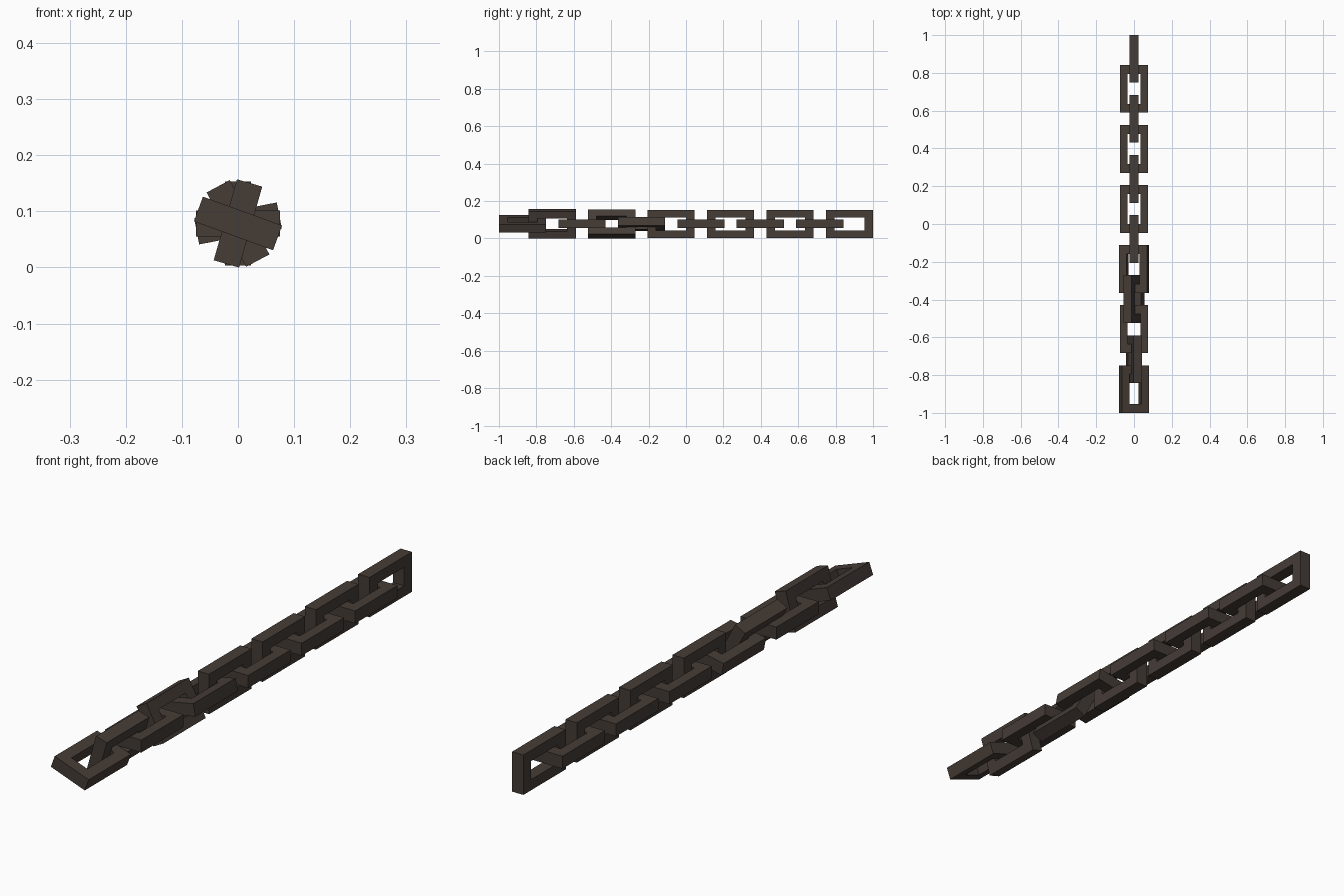
import bpy, bmesh, math

if "Cube" in bpy.data.objects:
    bpy.data.objects.remove(bpy.data.objects["Cube"])

iron = bpy.data.materials.new("dark iron")
iron.diffuse_color = (0.06, 0.045, 0.037, 1)
iron.use_nodes = True
iron.node_tree.nodes["Principled BSDF"].inputs["Base Color"].default_value = iron.diffuse_color

LENGTH, WIDTH, THICK = 0.252, 0.150, 0.047
SIDE, END = 0.040, 0.046      # bar widths of the link frame
PITCH, CENTRE_Z = 0.1589, 0.0785


def link_mesh():
    """Flat rectangular ring lying in the xy plane, long along y."""
    bm = bmesh.new()
    corners = [(-1, -1), (1, -1), (1, 1), (-1, 1)]

    def loop(w, l, z):
        return [bm.verts.new((sx * w / 2, sy * l / 2, z)) for sx, sy in corners]

    h = THICK / 2
    loops = [loop(WIDTH, LENGTH, -h), loop(WIDTH, LENGTH, h),
             loop(WIDTH - 2 * SIDE, LENGTH - 2 * END, h),
             loop(WIDTH - 2 * SIDE, LENGTH - 2 * END, -h)]
    for k in range(4):
        a, b = loops[k], loops[(k + 1) % 4]
        for i in range(4):
            j = (i + 1) % 4
            bm.faces.new((a[i], a[j], b[j], b[i]))
    bmesh.ops.recalc_face_normals(bm, faces=bm.faces)
    me = bpy.data.meshes.new("chain_link")
    bm.to_mesh(me)
    bm.free()
    me.materials.append(iron)
    return me


# Alternating links; the front end of the chain is twisted
mesh = link_mesh()
twist = {7: -11, 8: -28, 10: 16, 11: 20}
for i in range(12):
    ob = bpy.data.objects.new(f"chain_link_{i + 1}", mesh)
    bpy.context.collection.objects.link(ob)
    ob.location = (0, 0.874 - PITCH * i, CENTRE_Z)
    base = 90 if i % 2 == 0 else 0
    ob.rotation_euler = (0, math.radians(base + twist.get(i, 0)), 0)
